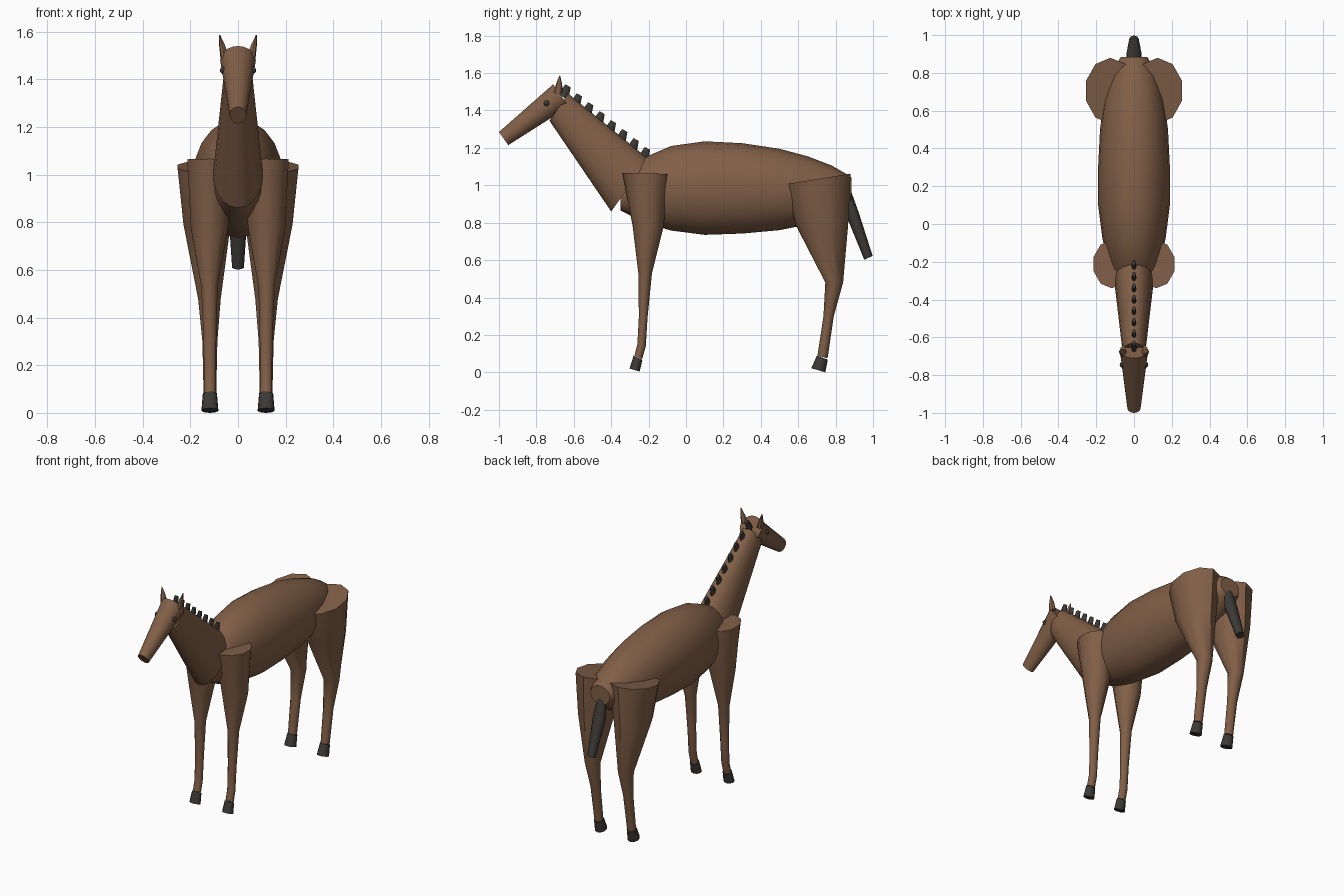
import bpy, bmesh, math
from mathutils import Vector

if "Cube" in bpy.data.objects:
    bpy.data.objects.remove(bpy.data.objects["Cube"])


def material(name, color):
    m = bpy.data.materials.new(name)
    m.diffuse_color = (*color, 1)
    m.use_nodes = True
    m.node_tree.nodes["Principled BSDF"].inputs["Base Color"].default_value = m.diffuse_color
    return m


BROWN = material("brown_coat", (0.22, 0.115, 0.063))
DARK = material("dark_hair_and_hoof", (0.045, 0.041, 0.036))


def finish(name, bm, mat, angle=42):
    bmesh.ops.recalc_face_normals(bm, faces=bm.faces[:])
    me = bpy.data.meshes.new(name)
    bm.to_mesh(me)
    bm.free()
    me.materials.append(mat)
    me.shade_smooth()
    me.set_sharp_from_angle(angle=math.radians(angle))
    ob = bpy.data.objects.new(name, me)
    bpy.context.collection.objects.link(ob)
    return ob


def loft(name, rings, sides, mat):
    """Skin elliptical rings: (x, half width, (y, z) one edge, (y, z) opposite edge)."""
    bm = bmesh.new()
    loops = []
    for x, rx, a, b in rings:
        a, b = Vector((x, *a)), Vector((x, *b))
        mid, half = (a + b) / 2, (b - a) / 2
        loop = []
        for i in range(sides):
            t = math.pi / 2 + 2 * math.pi * i / sides
            loop.append(bm.verts.new(mid + half * math.sin(t) + Vector((rx * math.cos(t), 0, 0))))
        loops.append(loop)
    for p, q in zip(loops, loops[1:]):
        for i in range(sides):
            j = (i + 1) % sides
            bm.faces.new((p[i], p[j], q[j], q[i]))
    bm.faces.new(loops[0])
    bm.faces.new(loops[-1])
    return finish(name, bm, mat)


# barrel body: y, top, bottom, half width
body = [(-.35, 1.04, .865, .085), (-.22, 1.15, .80, .13), (-.08, 1.21, .758, .167),
        (.1, 1.235, .735, .19), (.3, 1.225, .742, .19), (.5, 1.195, .76, .18),
        (.65, 1.155, .79, .16), (.78, 1.105, .84, .125), (.85, 1.065, .89, .09),
        (.885, 1.04, .92, .07)]
loft("body", [(0, w, (y, b), (y, t)) for y, t, b, w in body], 20, BROWN)

# neck and head
loft("neck", [(0, .105, (-.40, .86), (-.20, 1.14)),
              (0, .06, (-.73, 1.345), (-.63, 1.49))], 20, BROWN)
loft("head", [(0, .075, (-.627, 1.42), (-.71, 1.54)),
              (0, .035, (-.95, 1.215), (-1.0, 1.285))], 20, BROWN)

# tail
loft("tail", [(0, .025, (.85, .96), (.875, .99)), (0, .042, (.86, .83), (.925, .85)),
              (0, .026, (.953, .602), (.998, .622))], 10, DARK)

# mane tufts along the neck crest
for i in range(8):
    f = i / 7
    y, z = -.65 + .425 * f, 1.49 - .335 * f
    loft(f"mane_tuft_{i + 1}", [(0, .014, (y - .03, z), (y + .02, z - .04)),
                                (0, .009, (y + .005, z + .05), (y + .033, z + .034))], 8, DARK)

for side, s in (("left", 1), ("right", -1)):
    # front leg and hoof
    loft(f"{side}_front_leg", [(s * .118, .1, (-.34, 1.067), (-.085, 1.06)),
                               (s * .12, .082, (-.285, .78), (-.122, .77)),
                               (s * .12, .036, (-.255, .53), (-.182, .53)),
                               (s * .118, .028, (-.252, .3), (-.205, .3)),
                               (s * .118, .026, (-.26, .15), (-.215, .14)),
                               (s * .118, .026, (-.275, .09), (-.235, .07))], 10, BROWN)
    loft(f"{side}_front_hoof", [(s * .118, .03, (-.28, .09), (-.233, .066)),
                                (s * .118, .036, (-.302, .02), (-.248, .004))], 10, DARK)
    # rear leg and hoof
    loft(f"{side}_rear_leg", [(s * .125, .135, (.53, 1.005), (.88, 1.062)),
                              (s * .13, .104, (.585, .79), (.867, .79)),
                              (s * .12, .05, (.745, .48), (.84, .48)),
                              (s * .118, .033, (.735, .3), (.79, .3)),
                              (s * .118, .028, (.703, .09), (.757, .075))], 10, BROWN)
    loft(f"{side}_rear_hoof", [(s * .118, .031, (.70, .09), (.758, .068)),
                               (s * .118, .037, (.67, .022), (.745, .0))], 10, DARK)
    # pointed ear
    loft(f"{side}_ear", [(s * .056, .018, (-.71, 1.485), (-.66, 1.495)),
                         (s * .066, .013, (-.695, 1.54), (-.662, 1.54)),
                         (s * .077, .002, (-.677, 1.587), (-.673, 1.587))], 8, BROWN)
    # eye
    bm = bmesh.new()
    bmesh.ops.create_uvsphere(bm, u_segments=12, v_segments=8, radius=.016)
    bmesh.ops.translate(bm, verts=bm.verts[:], vec=(s * .06, -.745, 1.438))
    finish(f"{side}_eye", bm, DARK)
